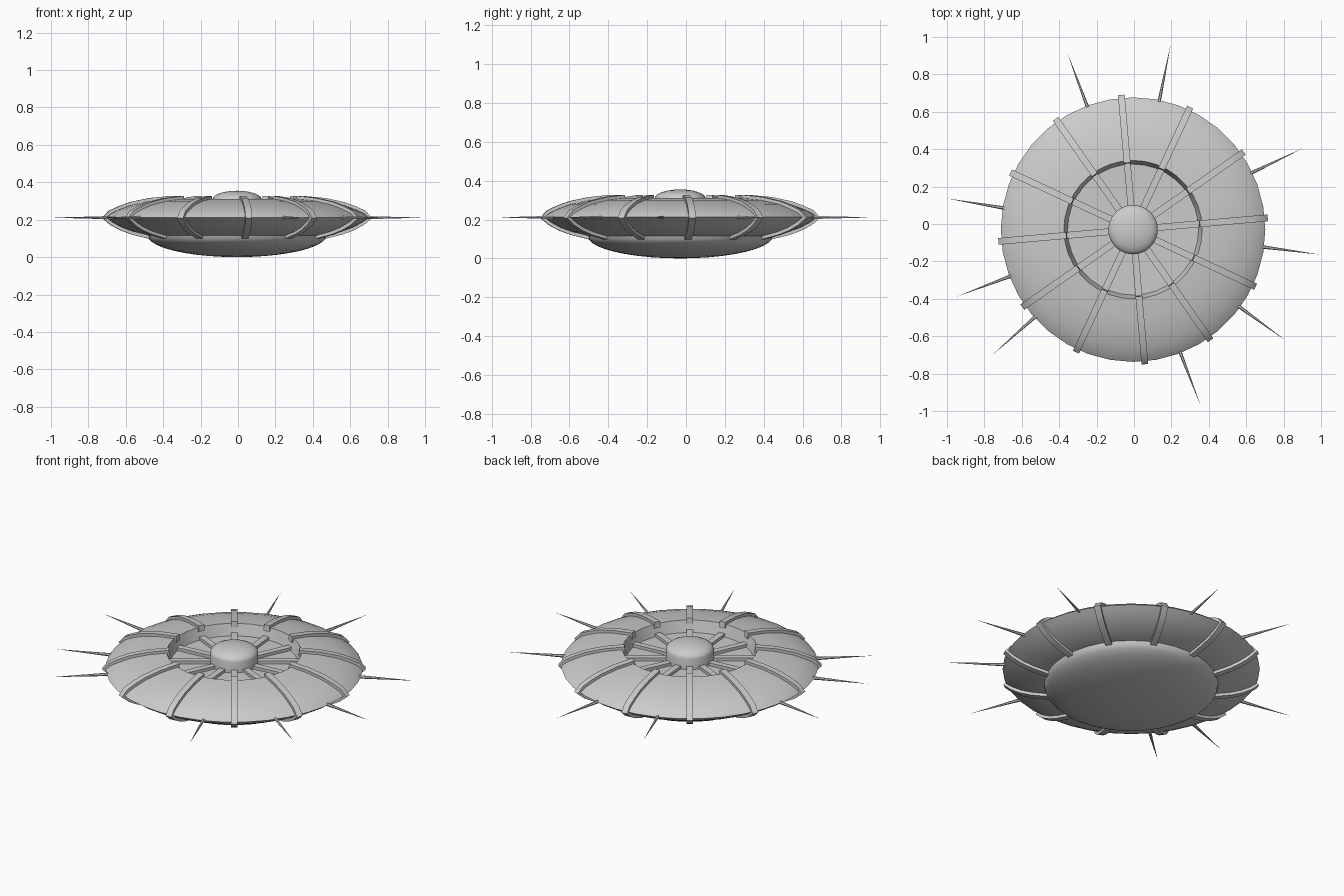
import bpy, bmesh, math
from mathutils import Matrix, Vector

cube = bpy.data.objects.get("Cube")
if cube:
    bpy.data.objects.remove(cube, do_unlink=True)

CENTRE = Vector((-0.005, -0.03, 0))
SEGMENTS = 36

grey = bpy.data.materials.new("light_grey_metal")
grey.use_nodes = True
grey.diffuse_color = (0.6, 0.6, 0.6, 1)
grey.node_tree.nodes["Principled BSDF"].inputs["Base Color"].default_value = (0.6, 0.6, 0.6, 1)


def finish(name, bm, angle=0, smooth=True):
    """Turn a bmesh into an object rotated about the saucer's axis."""
    bmesh.ops.recalc_face_normals(bm, faces=bm.faces)
    mesh = bpy.data.meshes.new(name)
    bm.to_mesh(mesh)
    bm.free()
    mesh.materials.append(grey)
    obj = bpy.data.objects.new(name, mesh)
    obj.location = CENTRE
    obj.rotation_euler.z = math.radians(angle)
    bpy.context.collection.objects.link(obj)
    if smooth:
        bpy.ops.object.select_all(action='DESELECT')
        obj.select_set(True)
        bpy.context.view_layer.objects.active = obj
        bpy.ops.object.shade_smooth_by_angle(angle=math.radians(30))
    return obj


def lathe(name, profile, segments=SEGMENTS):
    """Spin a (radius, height) profile about z."""
    bm = bmesh.new()
    verts = [bm.verts.new((r, 0, z)) for r, z in profile]
    edges = [bm.edges.new(pair) for pair in zip(verts, verts[1:])]
    bmesh.ops.spin(bm, geom=verts + edges, cent=(0, 0, 0), axis=(0, 0, 1),
                   angle=math.tau, steps=segments)
    bmesh.ops.remove_doubles(bm, verts=bm.verts, dist=0.0005)
    return finish(name, bm)


def rib(name, path, width, angle, out=0.016, inset=0.02):
    """Flat strap of even thickness following a (radius, height) path."""
    bm = bmesh.new()
    pts = [Vector(p) for p in path]
    rings = []
    for i, p in enumerate(pts):
        t = (pts[min(i + 1, len(pts) - 1)] - pts[max(i - 1, 0)]).normalized()
        n = Vector((-t.y, t.x))
        a, b = p + n * out, p - n * inset
        rings.append([bm.verts.new((q.x, side * width / 2, q.y))
                      for q, side in ((a, -1), (a, 1), (b, 1), (b, -1))])
    for r0, r1 in zip(rings, rings[1:]):
        for k in range(4):
            j = (k + 1) % 4
            bm.faces.new((r0[k], r0[j], r1[j], r1[k]))
    bm.faces.new(rings[0])
    bm.faces.new(rings[-1])
    return finish(name, bm, angle)


# Saucer hull with a sunken deck
shell = [(0.37, 0.31), (0.47, 0.3), (0.57, 0.279), (0.63, 0.257),
         (0.68, 0.234), (0.707, 0.212), (0.67, 0.185), (0.62, 0.158),
         (0.56, 0.136), (0.47, 0.114)]
lathe("saucer_hull", [(0, 0.243), (0.35, 0.243)] + shell + [(0, 0.114)])

# Rounded belly
belly = [(0.478 * math.sin(a), 0.116 * (1 - math.cos(a)))
         for a in (math.pi / 2 * i / 10 for i in range(11))]
lathe("belly", belly)

# Central hub with a domed cap
cap = [(0.132 * math.cos(a), 0.308 + 0.047 * math.sin(a))
       for a in (math.pi / 2 * i / 6 for i in range(7))]
lathe("hub", [(0.132, 0.235)] + cap)

# Straps over the hull, each continued by a spoke on the deck
for i in range(12):
    angle = 5 + 30 * i
    rib(f"hull_rib_{i + 1}", [(0.357, 0.311)] + shell[1:], 0.036, angle)
    rib(f"deck_spoke_{i + 1}", [(0.12, 0.243), (0.36, 0.243)], 0.036, angle, out=0.018)

# Thin spikes around the rim
for i, angle in enumerate((110.4, 78.5, 25.6, -7.6, -36, -69, 221.7, 200.8, 170.5)):
    bm = bmesh.new()
    bmesh.ops.create_cone(bm, cap_ends=True, segments=6, radius1=0.011, radius2=0,
                          depth=0.36,
                          matrix=Matrix.Translation((0.83, 0, 0.211))
                          @ Matrix.Rotation(math.pi / 2, 4, 'Y'))
    finish(f"rim_spike_{i + 1}", bm, angle, smooth=False)
